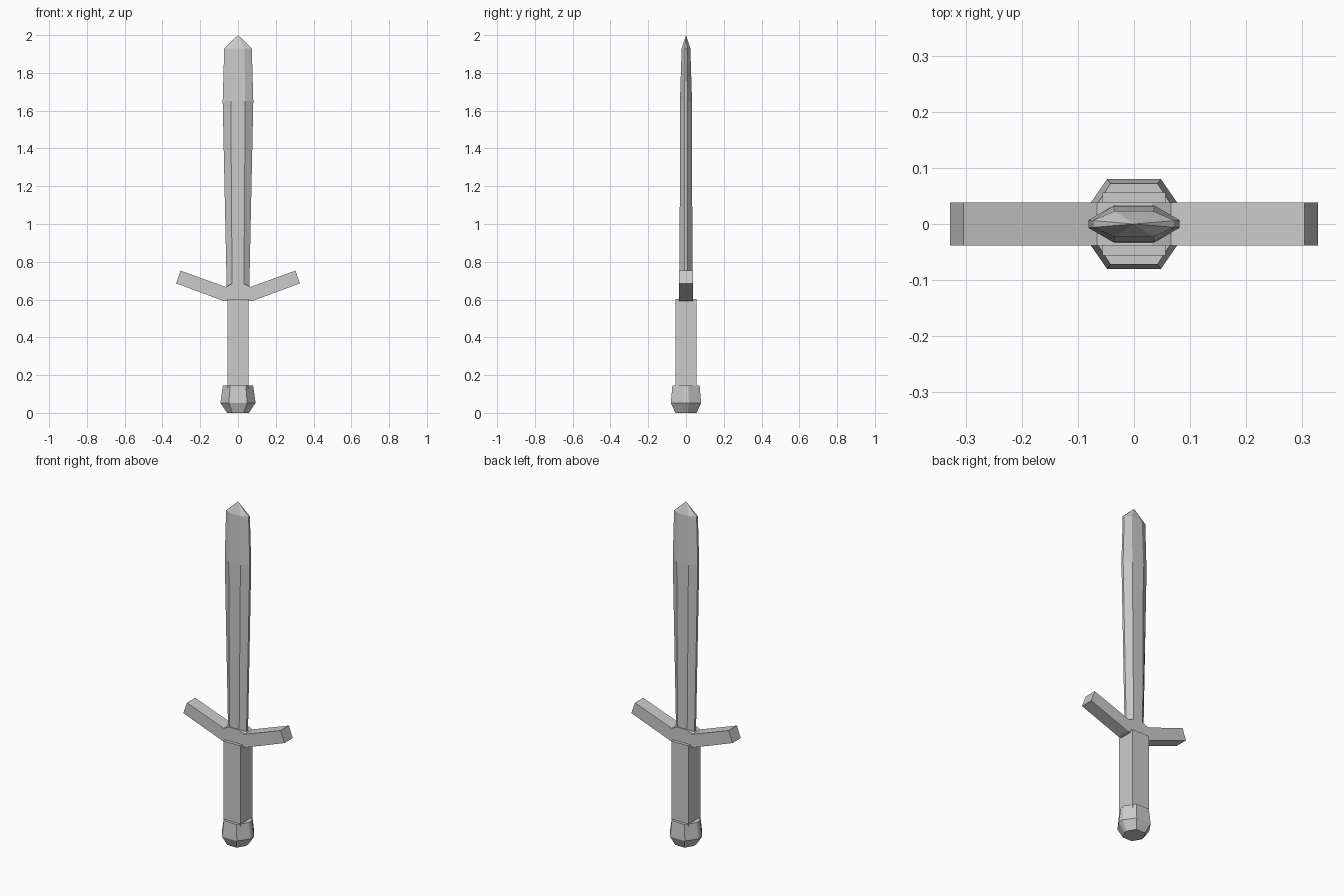
import bpy, bmesh

if "Cube" in bpy.data.objects:
    bpy.data.objects.remove(bpy.data.objects["Cube"])

mat = bpy.data.materials.new("light grey")
mat.diffuse_color = (0.6, 0.6, 0.6, 1)
mat.use_nodes = True
mat.node_tree.nodes["Principled BSDF"].inputs["Base Color"].default_value = mat.diffuse_color


def finish(bm, name):
    bmesh.ops.recalc_face_normals(bm, faces=bm.faces)
    me = bpy.data.meshes.new(name)
    bm.to_mesh(me)
    bm.free()
    me.materials.append(mat)
    ob = bpy.data.objects.new(name, me)
    bpy.context.collection.objects.link(ob)
    return ob


def octagon(a, e, c, d):
    """Mirrored eight-sided section: side edge at x=a (y +-e), front edge at y=d (x +-c)."""
    q = [(a, e), (c, d)]
    half = q + [(-x, y) for x, y in reversed(q)]
    return half + [(-x, -y) for x, y in half]


def loft(name, rings, tip=None):
    """Skin a stack of (z, section) rings, closing with a cap or a point."""
    bm = bmesh.new()
    loops = [[bm.verts.new((x, y, z)) for x, y in sec] for z, sec in rings]
    n = len(loops[0])
    for lo, hi in zip(loops, loops[1:]):
        for i in range(n):
            j = (i + 1) % n
            bm.faces.new((lo[i], lo[j], hi[j], hi[i]))
    bm.faces.new(loops[0][::-1])
    if tip:
        t = bm.verts.new(tip)
        for i in range(n):
            bm.faces.new((loops[-1][i], loops[-1][(i + 1) % n], t))
    else:
        bm.faces.new(loops[-1])
    return finish(bm, name)


# Pommel: flared octagonal cap
loft("pommel", [
    (0.0, octagon(0.058, 0.010, 0.030, 0.056)),
    (0.053, octagon(0.093, 0.015, 0.048, 0.080)),
    (0.145, octagon(0.080, 0.013, 0.042, 0.072)),
])

# Grip: square bar
g = 0.056
square = [(g, g), (-g, g), (-g, -g), (g, -g)]
loft("grip", [(0.06, square), (0.603, square)])

# Guard: mirrored profile with raised arms, extruded along y
right = [(0.075, 0.592), (0.328, 0.686), (0.304, 0.753), (0.066, 0.667), (0.032, 0.684)]
profile = right + [(-x, z) for x, z in reversed(right)]
bm = bmesh.new()
face = bm.faces.new([bm.verts.new((x, -0.038, z)) for x, z in profile])
ext = bmesh.ops.extrude_face_region(bm, geom=[face])
bmesh.ops.translate(bm, vec=(0, 0.076, 0),
                    verts=[v for v in ext["geom"] if isinstance(v, bmesh.types.BMVert)])
finish(bm, "guard")

# Blade: swelling octagonal section ending in a point
loft("blade", [
    (0.62, octagon(0.059, 0.007, 0.031, 0.034)),
    (1.65, octagon(0.081, 0.007, 0.038, 0.032)),
    (1.93, octagon(0.073, 0.006, 0.034, 0.023)),
], tip=(0, 0, 2.0))
